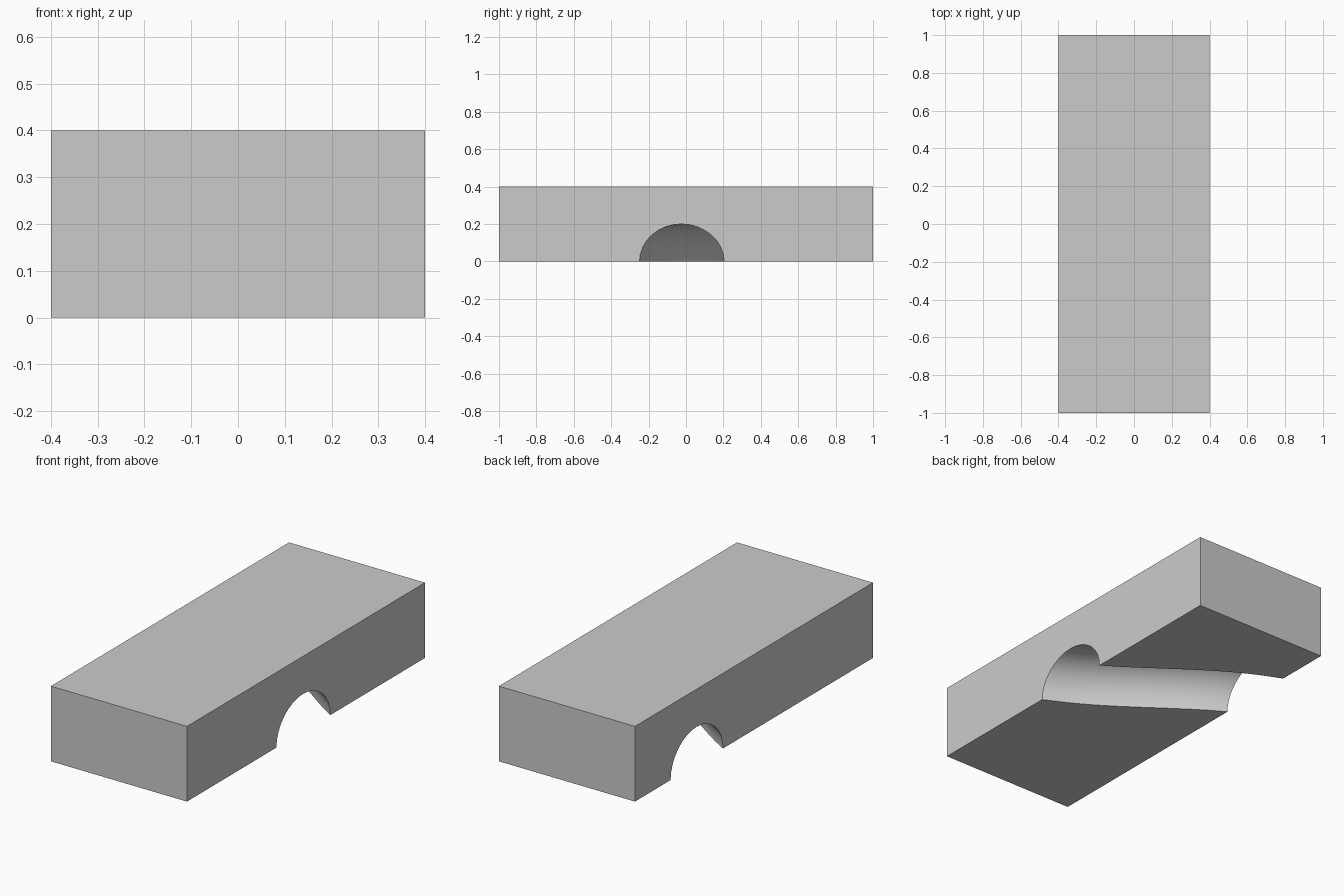
import bpy
import math
from mathutils import Vector

default_cube = bpy.data.objects.get("Cube")
if default_cube:
    bpy.data.objects.remove(default_cube, do_unlink=True)

WIDTH, LENGTH, HEIGHT = 0.8, 2.0, 0.4
TUNNEL_RADIUS = 0.2

# Plain grey material
grey = bpy.data.materials.new("plain grey")
grey.use_nodes = True
colour = (0.6, 0.6, 0.6, 1)
grey.diffuse_color = colour
grey.node_tree.nodes["Principled BSDF"].inputs["Base Color"].default_value = colour

# Rectangular block
bpy.ops.mesh.primitive_cube_add(size=1, location=(0, 0, HEIGHT / 2))
block = bpy.context.object
block.name = block.data.name = "tunnel_block"
block.scale = (WIDTH, LENGTH, HEIGHT)
bpy.ops.object.transform_apply(location=True, scale=True)
block.data.materials.append(grey)

# Tunnel centre line: a gentle S across the block, running straight out of both sides
start, end = Vector((0.4, -0.025, 0)), Vector((-0.4, 0.483, 0))
start_dir, end_dir = Vector((-1, 0.5, 0)), Vector((-1, 0.43, 0))
path = [(start - start_dir * 0.3, start_dir), (start, start_dir),
        (end, end_dir), (end + end_dir * 0.3, end_dir)]
handles = [0.1, 0.1, 0.8 / 3, 0.1, 0.1]

curve = bpy.data.curves.new("tunnel_path", "CURVE")
curve.dimensions = "3D"
curve.resolution_u = 32
curve.bevel_depth = TUNNEL_RADIUS
curve.bevel_resolution = 14
curve.use_fill_caps = True
spline = curve.splines.new("BEZIER")
spline.bezier_points.add(len(path) - 1)
for i, (point, (position, direction)) in enumerate(zip(spline.bezier_points, path)):
    point.handle_left_type = point.handle_right_type = "FREE"
    point.co = position
    point.handle_left = position - direction * handles[i]
    point.handle_right = position + direction * handles[i + 1]

# Turn the round sweep into a solid cutter
sweep = bpy.data.objects.new("tunnel_sweep", curve)
bpy.context.collection.objects.link(sweep)
bpy.context.view_layer.update()
evaluated = sweep.evaluated_get(bpy.context.evaluated_depsgraph_get())
cutter = bpy.data.objects.new("tunnel_cutter", bpy.data.meshes.new_from_object(evaluated))
bpy.context.collection.objects.link(cutter)
bpy.data.objects.remove(sweep, do_unlink=True)
cutter.hide_render = True

# Weld the cap rims so the cutter is watertight
bpy.ops.object.select_all(action="DESELECT")
cutter.select_set(True)
bpy.context.view_layer.objects.active = cutter
bpy.ops.object.mode_set(mode="EDIT")
bpy.ops.mesh.select_all(action="SELECT")
bpy.ops.mesh.remove_doubles(threshold=0.0001)
bpy.ops.mesh.normals_make_consistent(inside=False)
bpy.ops.object.mode_set(mode="OBJECT")

# Cut the half-round tunnel through the underside
cutter.select_set(False)
block.select_set(True)
bpy.context.view_layer.objects.active = block
cut = block.modifiers.new("tunnel", "BOOLEAN")
cut.operation = "DIFFERENCE"
cut.solver = "EXACT"
cut.object = cutter
bpy.ops.object.modifier_apply(modifier=cut.name)
bpy.data.objects.remove(cutter, do_unlink=True)

# Smooth tunnel wall, crisp block edges
bpy.ops.object.shade_smooth_by_angle(angle=math.radians(30))
